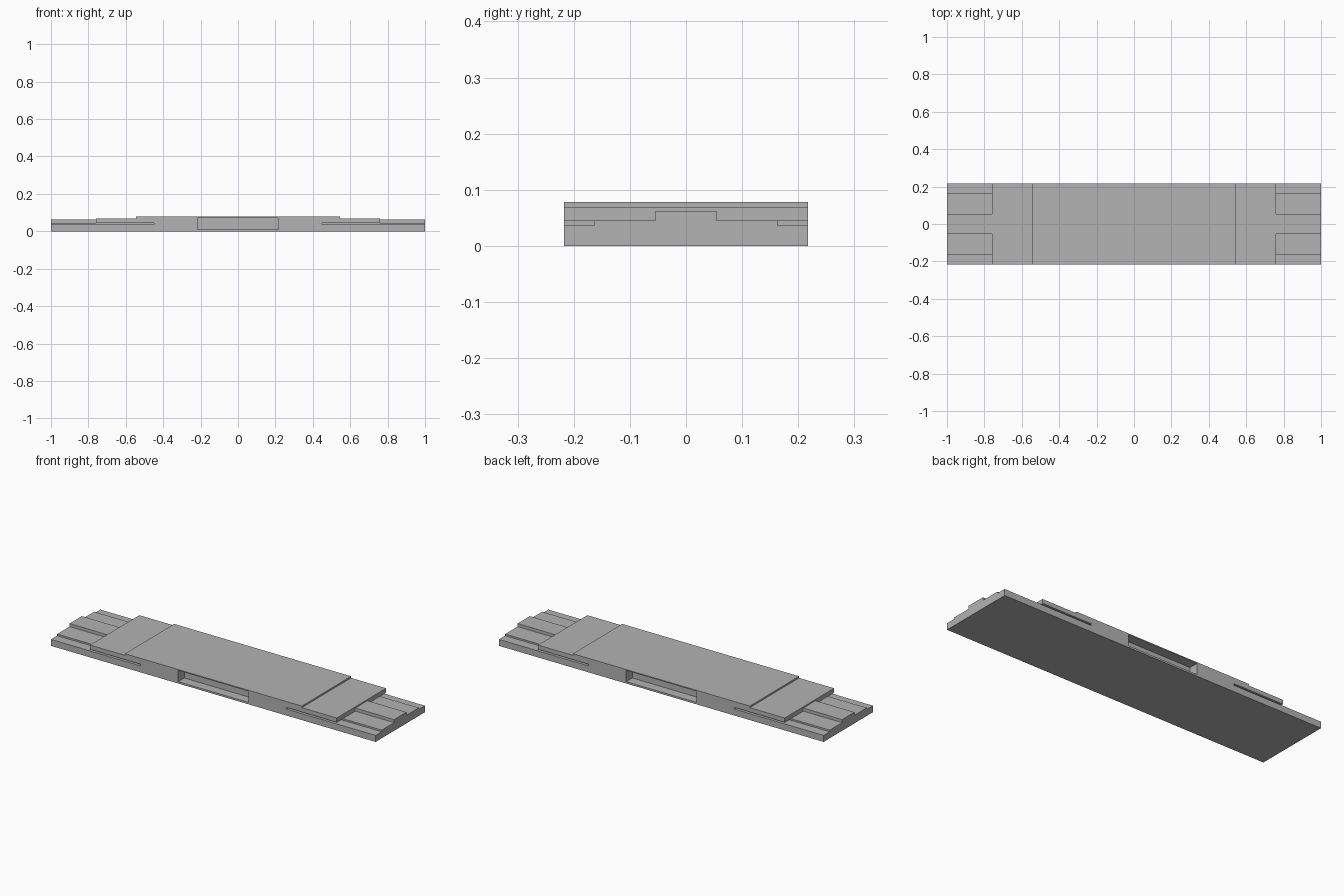
import bpy
import bmesh
from mathutils import Vector

cube = bpy.data.objects.get("Cube")
if cube:
    bpy.data.objects.remove(cube, do_unlink=True)

HALF_Y = 0.217     # half width of the whole body
STEP_Y = 0.163     # inner edge of the low side ledges
RAIL_Y = 0.054     # half width of the raised centre rail

grey = bpy.data.materials.new("plain grey")
grey.use_nodes = True
colour = (0.45, 0.45, 0.45, 1)
grey.diffuse_color = colour
grey.node_tree.nodes["Principled BSDF"].inputs["Base Color"].default_value = colour


def mirrored(half):
    """Complete a half outline by mirroring it across the vertical axis."""
    return half + [(-u, z) for u, z in reversed(half)]


def extrude(name, outline, start, along):
    """Extrude an outline of (u, z) points along the x or y axis."""
    bm = bmesh.new()
    place = (lambda u, z: (start, u, z)) if along == "x" else (lambda u, z: (u, start, z))
    face = bm.faces.new([bm.verts.new(place(u, z)) for u, z in outline])
    geom = bmesh.ops.extrude_face_region(bm, geom=[face])["geom"]
    shift = Vector((-2 * start, 0, 0)) if along == "x" else Vector((0, -2 * start, 0))
    bmesh.ops.translate(bm, vec=shift, verts=[v for v in geom if isinstance(v, bmesh.types.BMVert)])
    bmesh.ops.recalc_face_normals(bm, faces=bm.faces[:])
    mesh = bpy.data.meshes.new(name)
    bm.to_mesh(mesh)
    bm.free()
    mesh.materials.append(grey)
    obj = bpy.data.objects.new(name, mesh)
    bpy.context.collection.objects.link(obj)
    return obj


def combine(target, other, operation):
    """Apply a boolean to the target and discard the helper."""
    mod = target.modifiers.new(operation, "BOOLEAN")
    mod.operation, mod.solver, mod.object = operation, "EXACT", other
    bpy.context.view_layer.objects.active = target
    bpy.ops.object.modifier_apply(modifier=mod.name)
    bpy.data.objects.remove(other, do_unlink=True)


# Stepped base running the full length
body = extrude("stepped_body", mirrored([
    (HALF_Y, 0), (HALF_Y, 0.036), (STEP_Y, 0.036), (STEP_Y, 0.045),
    (RAIL_Y, 0.045), (RAIL_Y, 0.062)]), -1, "x")

# Two-level deck whose ends overhang the side ledges
deck = extrude("deck", mirrored([
    (0.45, 0.02), (0.45, 0.045), (0.76, 0.045), (0.76, 0.069),
    (0.545, 0.069), (0.545, 0.078)]), -HALF_Y, "y")
combine(body, deck, "UNION")

# Shallow rectangular recess in the middle of each long side
for side in (-1, 1):
    bpy.ops.mesh.primitive_cube_add(size=1, location=(0, side * (STEP_Y + 0.1), 0.041))
    cutter = bpy.context.object
    cutter.name = "recess_cutter"
    cutter.scale = (0.434, 0.2, 0.062)
    cutter.hide_render = True
    cutter.data.materials.append(grey)
    bpy.context.view_layer.update()
    combine(body, cutter, "DIFFERENCE")
